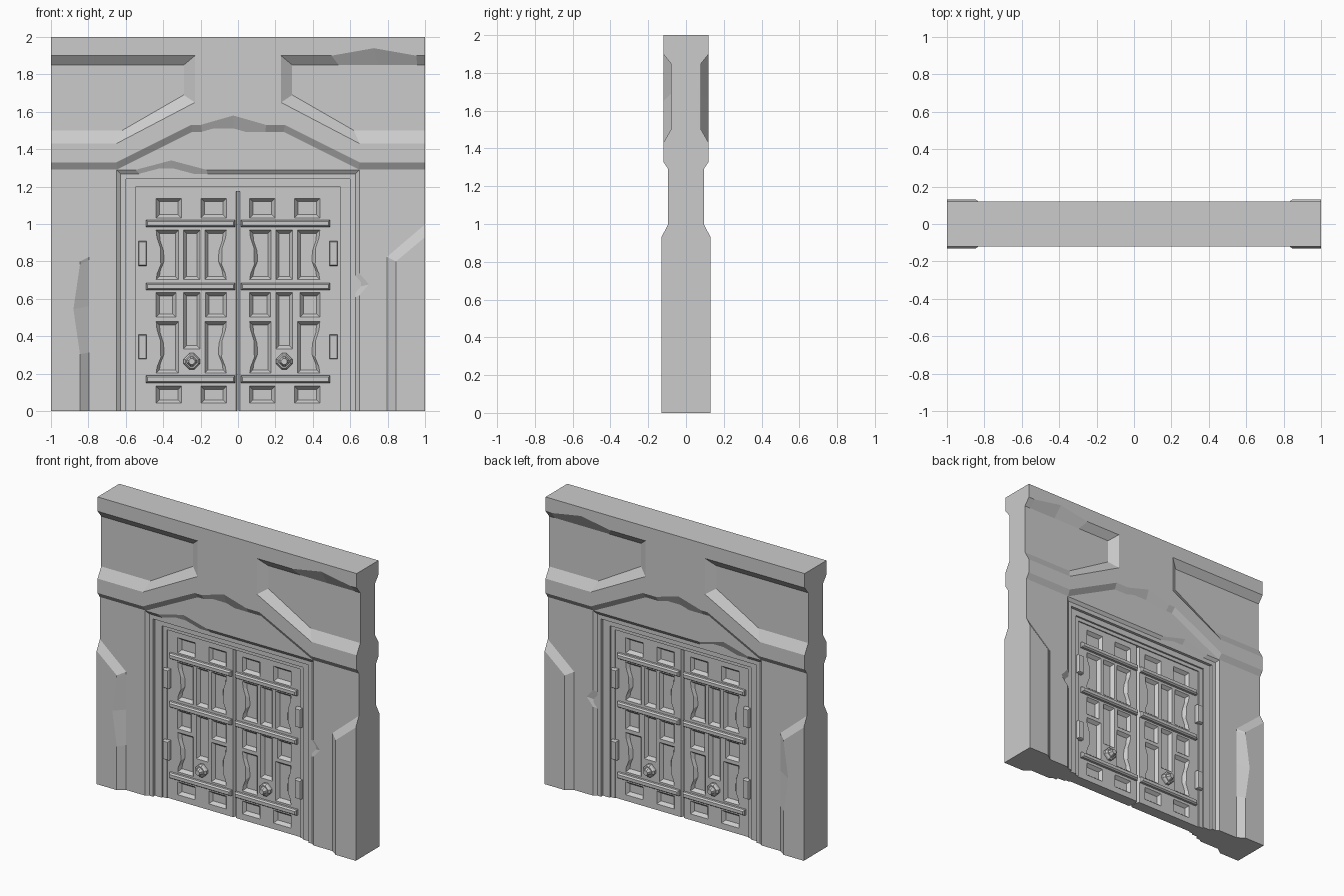
import bpy, bmesh, math

cube = bpy.data.objects.get("Cube")
if cube:
    bpy.data.objects.remove(cube)

STONE = (0.6, 0.6, 0.6, 1)
stone = bpy.data.materials.new("stone_grey")
stone.use_nodes = True
stone.diffuse_color = STONE
stone.node_tree.nodes["Principled BSDF"].inputs["Base Color"].default_value = STONE


def loft(bm, sections):
    """Closed solid through matching (x, z) outlines placed at depths y."""
    rings = [[bm.verts.new((x, y, z)) for x, z in pts] for y, pts in sections]
    bm.faces.new(rings[0])
    bm.faces.new(rings[-1][::-1])
    for a, b in zip(rings, rings[1:]):
        for i in range(len(a)):
            j = (i + 1) % len(a)
            bm.faces.new((a[i], a[j], b[j], b[i]))


def finish(name, bm, mirror=False):
    bmesh.ops.recalc_face_normals(bm, faces=bm.faces)
    mesh = bpy.data.meshes.new(name)
    bm.to_mesh(mesh)
    bm.free()
    mesh.materials.append(stone)
    ob = bpy.data.objects.new(name, mesh)
    bpy.context.collection.objects.link(ob)
    if mirror:
        ob.modifiers.new("Mirror", "MIRROR").use_mirror_merge = False
    return ob


def two_sided(bm, face, base, y_face, y_base):
    loft(bm, [(-y_face, face), (-y_base, base), (y_base, base), (y_face, face)])


def solid(name, face, base, y_face, y_base, mirror=False):
    bm = bmesh.new()
    two_sided(bm, face, base, y_face, y_base)
    return finish(name, bm, mirror)


def symmetric(half):
    return half + [(-x, z) for x, z in reversed(half)]


def rect(x0, x1, z0, z1):
    return [(x0, z0), (x1, z0), (x1, z1), (x0, z1)]


def shrink(pts, d):
    """Move every point towards the outline's centre by d on each axis."""
    cx = (min(p[0] for p in pts) + max(p[0] for p in pts)) / 2
    cz = (min(p[1] for p in pts) + max(p[1] for p in pts)) / 2
    return [(x - math.copysign(d, x - cx), z - math.copysign(min(d, abs(z - cz)), z - cz))
            for x, z in pts]


def chip(face, base, i, t0, t1, dx, dz):
    """Break the bevelled edge after point i between fractions t0 and t1."""
    for pts, k in ((face, 1), (base, 0)):
        a, b = pts[i], pts[(i + 1) % len(pts)]
        new = []
        for t, s in ((t0, 0), ((t0 + t1) / 2, k), (t1, 0)):
            new.append((a[0] + (b[0] - a[0]) * t + dx * s, a[1] + (b[1] - a[1]) * t + dz * s))
        pts[i + 1:i + 1] = new


# Core slab with the doorway left open
core = symmetric([(1, 2), (1, 0), (.6, 0), (.6, 1.24)])
solid("wall_core", core, core, .08, .04)

# Frieze with the two side panels sunk into it
face = symmetric([(1, 2), (1, 1.9), (.23, 1.9), (.23, 1.65), (.65, 1.43),
                  (1, 1.43), (1, 1.33), (.65, 1.33), (.25, 1.53)])
base = symmetric([(1, 2), (1, 1.85), (.29, 1.85), (.29, 1.69), (.62, 1.5),
                  (1, 1.5), (1, 1.27), (.64, 1.27), (.24, 1.47)])
chip(face, base, 8, .2, .9, 0, .05)
chip(face, base, 1, .06, .65, 0, .04)
solid("frieze", face, base, .12, .08)

# Wall face around the doorway, bevelled into the recess
face = symmetric([(.25, 1.58), (.65, 1.4), (1, 1.4), (1, 0), (.65, 0), (.65, 1.29)])
base = symmetric([(.25, 1.58), (.65, 1.4), (1, 1.4), (1, 0), (.6, 0), (.6, 1.24)])
chip(face, base, 5, .63, .92, 0, .05)
chip(face, base, 4, .48, .57, .05, 0)
solid("wall_face", face, base, .095, .06)

# Side buttresses with sloping tops
for side, label in ((1, "left"), (-1, "right")):
    face = [(side * x, z) for x, z in [(1, 0), (.845, 0), (.845, .8), (1, .93)]]
    base = [(side * x, z) for x, z in [(1, 0), (.795, 0), (.795, .825), (1, 1)]]
    if side < 0:
        chip(face, base, 1, .38, .98, -.035, 0)
    solid(label + "_buttress", face, base, .13, .094)

# Stepped door casing
for name, inner, top, depth in (("outer_casing", .545, 1.2, .06), ("inner_casing", .515, 1.175, .048)):
    ring = symmetric([(.62, 1.26), (.62, 0), (inner, 0), (inner, top)])
    solid(name, ring, ring, depth, .02)

# Door leaf, bevelled where the two leaves meet
leaf = solid("door_leaf", rect(.012, .52, 0, 1.18), rect(.002, .52, 0, 1.18), .04, .022, True)


def wavy(x0, x1, z0, z1):
    """Panel outline whose outer side is worn to a wave."""
    w = [(0, 0), (.12, .005), (.3, .025), (.65, .022), (.85, .004), (1, 0)]
    out = x1 if x1 > .3 else x0
    back = x0 if x1 > .3 else x1
    sign = -1 if x1 > .3 else 1
    pts = [(out + sign * d, z0 + (z1 - z0) * t) for t, d in w]
    return pts + [(back, z1), (back, z0)]


# Sunken panels cut into both sides of the leaf
panels = [rect(x0, x1, z0, z1) for z0, z1 in ((1.03, 1.14), (.5, .635), (.04, .135))
          for x0, x1 in ((.06, .2 if z0 != .5 else .175), (.3 if z0 != .5 else .33, .44))]
panels += [wavy(x0, x1, z0, z1) for z0, z1 in ((.7, .97), (.2, .48))
           for x0, x1 in ((.06, .18), (.315, .44))]
panels += [rect(.2, .295, .7, .97), rect(.2, .295, .33, .635)]
bm = bmesh.new()
for p in panels:
    for s in (1, -1):
        loft(bm, [(s * .043, p), (s * .018, shrink(p, .02))])
cutter = finish("panel_cutter", bm)
cutter.hide_render = True
cut = leaf.modifiers.new("Panels", "BOOLEAN")
cut.operation, cut.solver, cut.object = "DIFFERENCE", "EXACT", cutter
bpy.context.view_layer.objects.active = leaf
leaf.select_set(True)
bpy.ops.object.modifier_move_to_index(modifier="Panels", index=0)
for m in ("Panels", "Mirror"):
    bpy.ops.object.modifier_apply(modifier=m)
bpy.data.objects.remove(cutter)

# Cross rails
bm = bmesh.new()
for z in (.17, .665, 1.003):
    bar = rect(.015, .492, z - .019, z + .019)
    two_sided(bm, shrink(bar, .008), bar, .066, .055)
finish("door_rails", bm, True)

# Hinges
bm = bmesh.new()
for z in (.343, .842):
    plate = rect(.488, .532, z - .066, z + .066)
    two_sided(bm, shrink(plate, .004), plate, .072, .066)
finish("hinges", bm, True)


# Knobs: a blunt diamond plate with a raised boss
def diamond(r, cut):
    out = []
    for q in range(4):
        c, s = round(math.cos(q * math.pi / 2)), round(math.sin(q * math.pi / 2))
        for a, b in ((r - cut, -cut), (r - cut, cut)):
            out.append((.247 + a * c - b * s, .265 + a * s + b * c))
    return out


bm = bmesh.new()
two_sided(bm, diamond(.044, .01), diamond(.056, .012), .068, .055)
two_sided(bm, diamond(.022, .006), diamond(.036, .008), .095, .066)
finish("door_knobs", bm, True)
